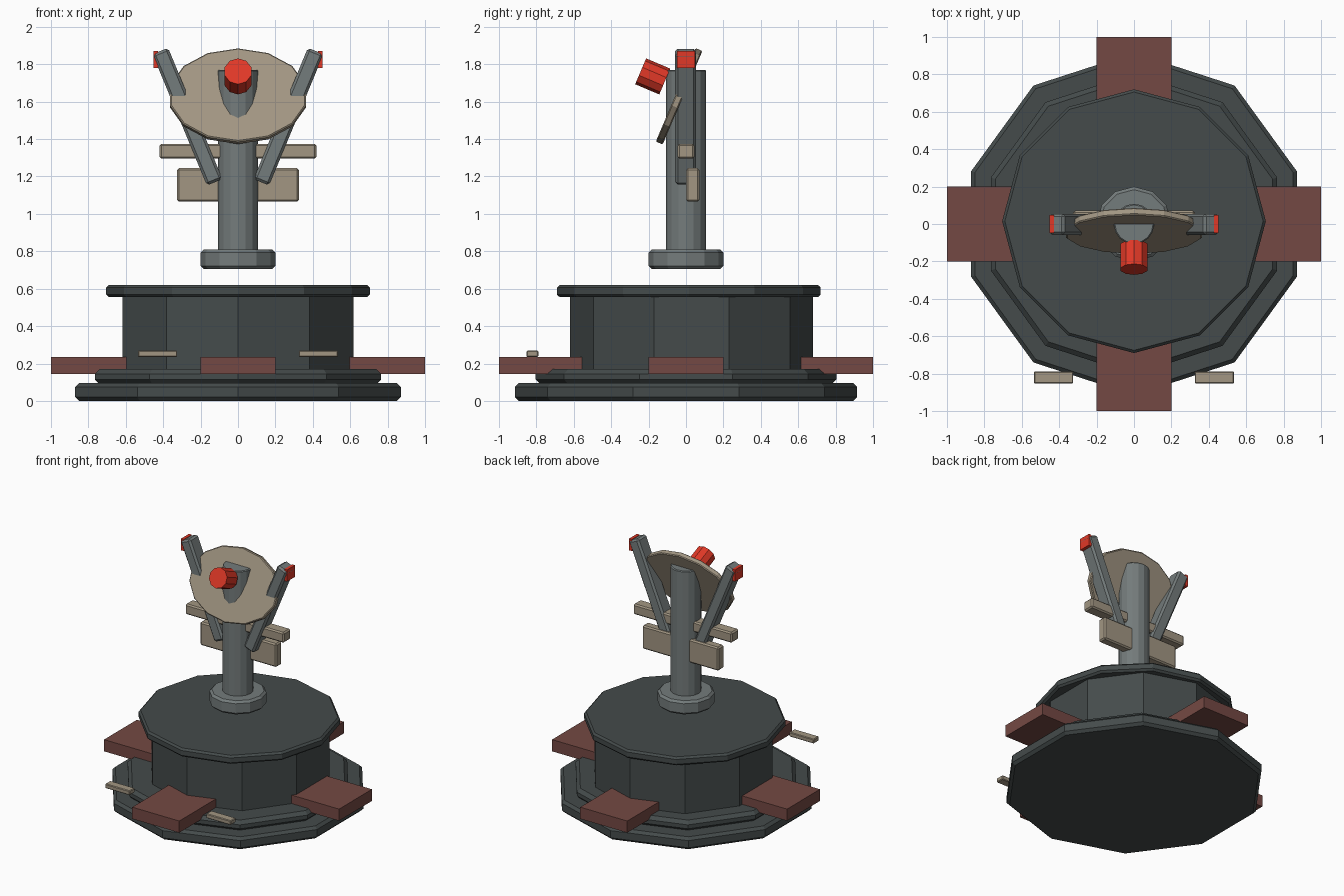
import bpy
from math import radians, pi

old = bpy.data.objects.get("Cube")
if old:
    bpy.data.objects.remove(old, do_unlink=True)


def material(name, r, g, b):
    m = bpy.data.materials.new(name)
    m.use_nodes = True
    m.diffuse_color = (r, g, b, 1)
    m.node_tree.nodes["Principled BSDF"].inputs["Base Color"].default_value = (r, g, b, 1)
    return m


slate = material("dark slate", 0.058, 0.070, 0.070)
steel = material("steel grey", 0.175, 0.200, 0.200)
tan = material("dull tan", 0.36, 0.305, 0.225)
red = material("signal red", 0.75, 0.040, 0.020)
brown = material("rust brown", 0.175, 0.066, 0.056)


def finish(name, mat, bevel):
    ob = bpy.context.object
    ob.name = ob.data.name = name
    ob.data.materials.append(mat)
    if bevel:
        mod = ob.modifiers.new("Bevel", "BEVEL")
        mod.width = bevel
        mod.segments = 1
        mod.limit_method = "ANGLE"
        mod.angle_limit = radians(40)
    return ob


def box(name, mat, centre, size, bevel=0.0, tilt=0.0):
    bpy.ops.mesh.primitive_cube_add(size=1, location=centre, rotation=(0, tilt, 0))
    bpy.context.object.scale = size
    bpy.ops.object.transform_apply(location=False, rotation=False, scale=True)
    return finish(name, mat, bevel)


def prism(name, mat, sides, radius, depth, centre, bevel=0.0, lean=0.0, squash=1.0):
    # One corner always points along the local +y axis
    bpy.ops.mesh.primitive_cylinder_add(vertices=sides, radius=radius, depth=depth,
                                        location=centre, rotation=(lean, 0, 0))
    bpy.context.object.scale = (1, squash, 1)
    bpy.ops.object.transform_apply(location=False, rotation=False, scale=True)
    return finish(name, mat, bevel)


def tier(name, mat, sides, radius, bottom, top, y=0.0, bevel=0.0):
    return prism(name, mat, sides, radius, top - bottom, (0, y, (top + bottom) / 2), bevel)


# Stepped pedestal
tier("base_step", slate, 10, 0.915, 0.0, 0.095, bevel=0.02)
tier("second_step", slate, 10, 0.805, 0.09, 0.17, bevel=0.025)
tier("drum", slate, 10, 0.65, 0.16, 0.56, y=0.03)
tier("top_plate", slate, 12, 0.705, 0.555, 0.62, y=0.015, bevel=0.014)

# Four slabs around the drum
for side, sx, sy in (("left", 1, 0), ("right", -1, 0), ("front", 0, -1), ("back", 0, 1)):
    box(side + "_slab", brown, (sx * 0.75, sy * 0.75, 0.19),
        (0.5 if sx else 0.4, 0.5 if sy else 0.4, 0.09))

# Mast
tier("mast_collar", steel, 12, 0.2, 0.705, 0.81, bevel=0.016)
mast = tier("mast", steel, 16, 0.108, 0.71, 1.77, bevel=0.006)

# Crossbars
box("upper_crossbar", tan, (0, 0, 1.335), (0.84, 0.09, 0.08), 0.01)
box("lower_crossbar", tan, (0, 0.036, 1.155), (0.65, 0.07, 0.18), 0.01)

# Mirrored arms, arm lights and small front plates
for side, s in (("left", 1), ("right", -1)):
    box(side + "_arm", steel, (s * 0.27, -0.002, 1.52), (0.09, 0.112, 0.76), 0.014,
        tilt=s * radians(22.5))
    box(side + "_arm_light", red, (s * 0.439, 0, 1.825), (0.024, 0.095, 0.09))
    box(side + "_front_plate", tan, (s * 0.43, -0.821, 0.252), (0.21, 0.064, 0.034), 0.005)

# Tilted oval dish with its feed horn
lean = radians(90 - 23)
prism("dish", tan, 14, 0.372, 0.04, (0, -0.037, 1.629), 0.006, lean, 0.73)
prism("feed_horn", red, 10, 0.075, 0.14, (0, -0.178, 1.735), 0.0, lean)
